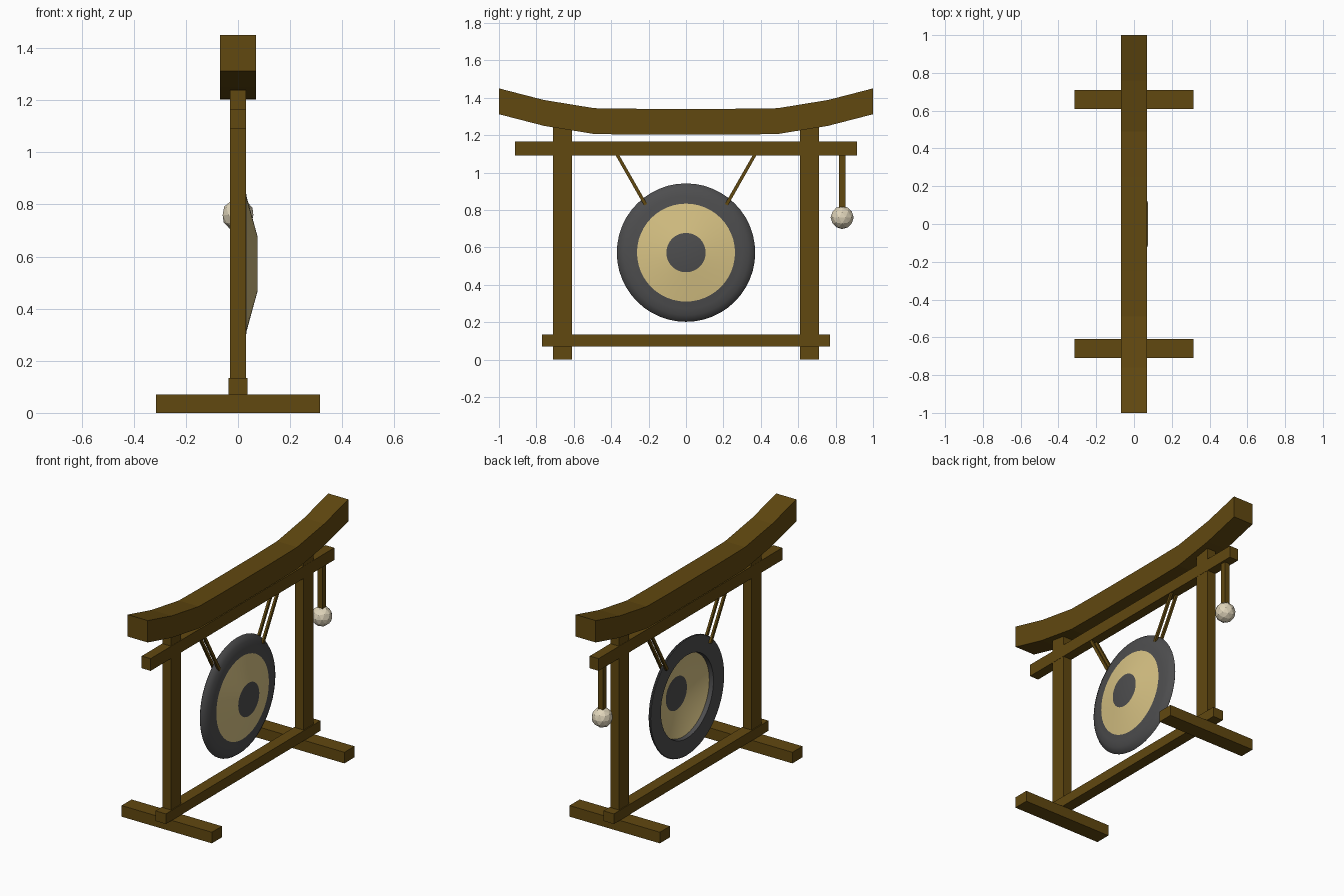
import bpy, bmesh, math
from mathutils import Vector

if "Cube" in bpy.data.objects:
    bpy.data.objects.remove(bpy.data.objects["Cube"])


def mat(name, rgb):
    m = bpy.data.materials.new(name)
    m.diffuse_color = (*rgb, 1)
    m.use_nodes = True
    m.node_tree.nodes["Principled BSDF"].inputs["Base Color"].default_value = m.diffuse_color
    return m


WOOD = mat("dark_wood", (0.12, 0.065, 0.005))
METAL = mat("dark_metal", (0.075, 0.075, 0.077))
BRASS = mat("pale_brass", (0.68, 0.54, 0.23))
CREAM = mat("cream_felt", (0.74, 0.66, 0.49))


def finish(bm, name, *mats):
    bmesh.ops.recalc_face_normals(bm, faces=bm.faces)
    me = bpy.data.meshes.new(name)
    bm.to_mesh(me)
    bm.free()
    for m in mats:
        me.materials.append(m)
    ob = bpy.data.objects.new(name, me)
    bpy.context.collection.objects.link(ob)
    return ob


def box(name, x, y, z):
    """Box from (min, max) pairs."""
    bm = bmesh.new()
    bmesh.ops.create_cube(bm, size=1)
    for v in bm.verts:
        v.co = [r[0] if c < 0 else r[1] for c, r in zip(v.co, (x, y, z))]
    return finish(bm, name, WOOD)


def prism(name, outline, x0, x1):
    """Extrude a y-z outline along x."""
    bm = bmesh.new()
    f = bm.faces.new([bm.verts.new((x0, y, z)) for y, z in outline])
    new = bmesh.ops.extrude_face_region(bm, geom=[f])["geom"]
    for v in new:
        if isinstance(v, bmesh.types.BMVert):
            v.co.x = x1
    return finish(bm, name, WOOD)


# Curved top beam
half = [(0.25, 1.203), (0.49, 1.206), (0.76, 1.25), (1.0, 1.312)]
low = [(-y, z) for y, z in reversed(half)] + half
prism("top_beam", low + [(y, z + 0.138) for y, z in reversed(low)], -0.07, 0.07)

# Rails
box("upper_rail", (-0.031, 0.031), (-0.915, 0.915), (1.09, 1.167))
box("lower_rail", (-0.036, 0.036), (-0.77, 0.77), (0.07, 0.134))

# Posts, feet and the paired hanging cords
for s, side in ((-1, "left"), (1, "right")):
    ys = sorted((s * 0.61, s * 0.71))
    box(side + "_post", (-0.03, 0.03), ys, (0.03, 1.24))
    box(side + "_foot", (-0.315, 0.315), ys, (0, 0.07))
    for x, where in ((-0.018, "back"), (0.02, "front")):
        cord = [(s * 0.378, 1.095), (s * 0.358, 1.095),
                (s * 0.208, 0.832), (s * 0.224, 0.824)]
        prism(f"{side}_{where}_cord", cord, x - 0.007, x + 0.007)

# Gong: lathed shell, (radius, x) from front centre round to back centre
C = Vector((0, 0, 0.572))
prof = [(0, 0.075), (0.105, 0.075), (0.262, 0.032), (0.30, 0.030), (0.335, 0.022),
        (0.358, 0.010), (0.37, -0.006), (0.366, -0.010), (0.262, -0.008),
        (0.258, 0.018), (0.105, 0.067), (0, 0.067)]
bm = bmesh.new()
vs = [bm.verts.new(C + Vector((x, 0, r))) for r, x in prof]
es = [bm.edges.new(p) for p in zip(vs, vs[1:])]
bmesh.ops.spin(bm, geom=vs + es, cent=C, axis=(1, 0, 0), angle=math.tau,
               steps=48, use_duplicate=False)
bmesh.ops.remove_doubles(bm, verts=bm.verts, dist=1e-5)
for f in bm.faces:
    r = (f.calc_center_median() - C).length
    sloped = abs(f.normal.x) > 0.5
    f.material_index = 1 if 0.12 < r < 0.24 and sloped else 0
gong = finish(bm, "gong", METAL, BRASS)
bpy.ops.object.select_all(action='DESELECT')
gong.select_set(True)
bpy.context.view_layer.objects.active = gong
bpy.ops.object.shade_smooth_by_angle(angle=math.radians(35))

# Mallet hanging from the rail end
box("mallet_handle", (-0.017, 0.017), (0.818, 0.852), (0.77, 1.095))
bm = bmesh.new()
bmesh.ops.create_icosphere(bm, subdivisions=2, radius=0.062)
bmesh.ops.translate(bm, verts=bm.verts, vec=(0, 0.835, 0.76))
finish(bm, "mallet_head", CREAM)
